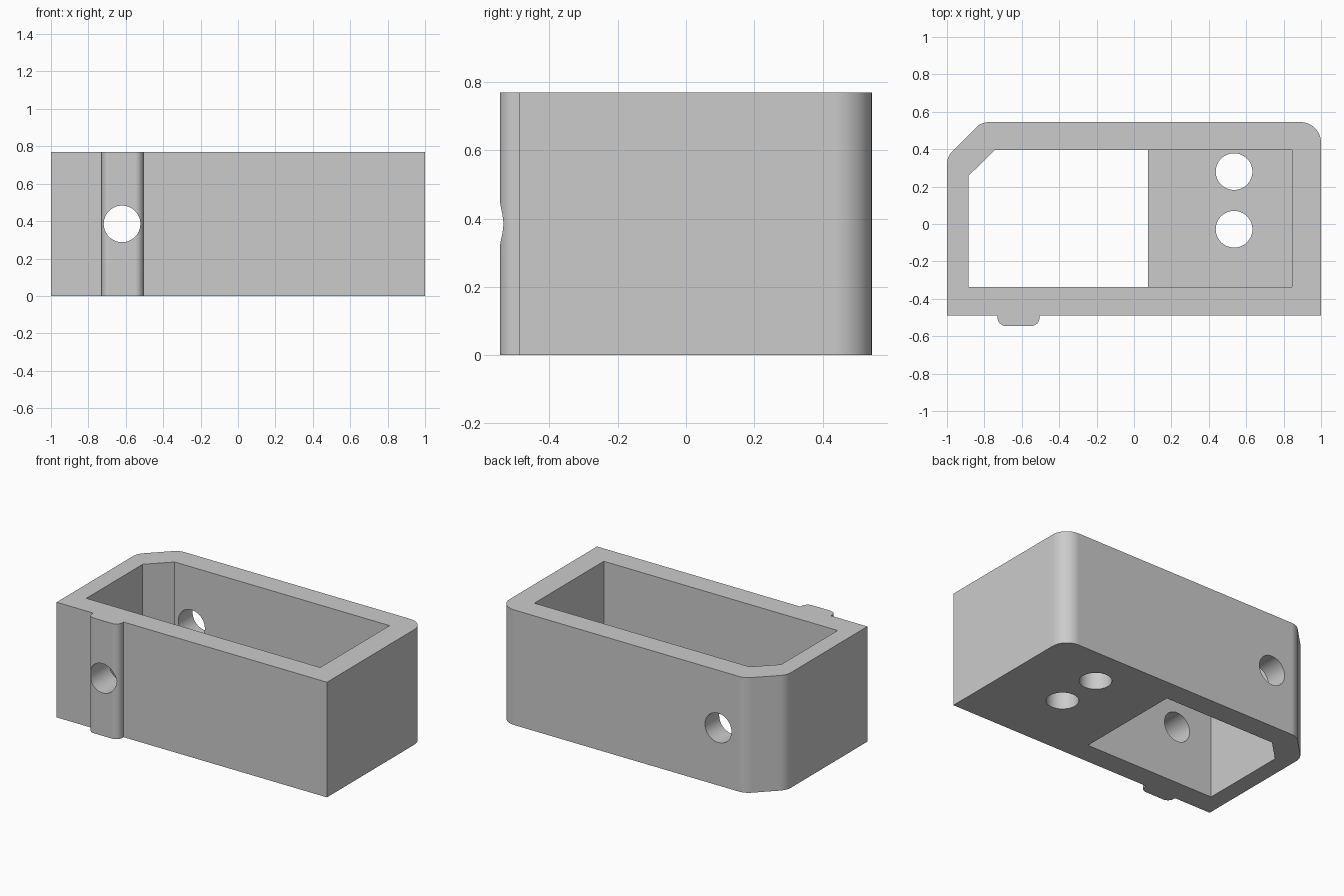
import bpy
import bmesh
from math import radians, sin, tan
from mathutils import Matrix, Vector

cube = bpy.data.objects.get("Cube")
if cube:
    bpy.data.objects.remove(cube, do_unlink=True)

HEIGHT = 0.77
FLOOR = 0.15
HOLE_R = 0.098
BOLT_X = -0.62

grey = bpy.data.materials.new("light_grey")
grey.use_nodes = True
grey.diffuse_color = (0.6, 0.6, 0.6, 1)
grey.node_tree.nodes["Principled BSDF"].inputs["Base Color"].default_value = (0.6, 0.6, 0.6, 1)


def rounded(corners, steps=10):
    """Turn (x, y, radius) corners into an outline with filleted corners."""
    outline = []
    for i, (x, y, r) in enumerate(corners):
        p = Vector((x, y))
        if r == 0:
            outline.append(p)
            continue
        a = (Vector(corners[i - 1][:2]) - p).normalized()
        b = (Vector(corners[(i + 1) % len(corners)][:2]) - p).normalized()
        half = a.angle(b) / 2
        centre = p + (a + b).normalized() * r / sin(half)
        # Unit directions from the fillet centre to both tangent points
        start = (p + a * r / tan(half) - centre).normalized()
        end = (p + b * r / tan(half) - centre).normalized()
        for k in range(steps + 1):
            t = k / steps
            sweep = start.angle(end)
            d = (start * sin((1 - t) * sweep) + end * sin(t * sweep)) / sin(sweep)
            outline.append(centre + d * r)
    return outline


def add_object(name, bm):
    bmesh.ops.recalc_face_normals(bm, faces=bm.faces)
    mesh = bpy.data.meshes.new(name)
    bm.to_mesh(mesh)
    bm.free()
    mesh.materials.append(grey)
    obj = bpy.data.objects.new(name, mesh)
    bpy.context.collection.objects.link(obj)
    return obj


def prism(name, outline, bottom, top):
    bm = bmesh.new()
    face = bm.faces.new([bm.verts.new((p[0], p[1], bottom)) for p in outline])
    side = bmesh.ops.extrude_face_region(bm, geom=[face])["geom"]
    verts = [v for v in side if isinstance(v, bmesh.types.BMVert)]
    bmesh.ops.translate(bm, verts=verts, vec=(0, 0, top - bottom))
    return add_object(name, bm)


def drill(name, centre, depth, along_y=False):
    matrix = Matrix.Translation(centre)
    if along_y:
        matrix = matrix @ Matrix.Rotation(radians(90), 4, "X")
    bm = bmesh.new()
    bmesh.ops.create_cone(bm, cap_ends=True, segments=48, radius1=HOLE_R,
                          radius2=HOLE_R, depth=depth, matrix=matrix)
    return add_object(name, bm)


def cut(target, cutter):
    cutter.hide_render = True
    mod = target.modifiers.new("cut", "BOOLEAN")
    mod.operation = "DIFFERENCE"
    mod.solver = "EXACT"
    mod.object = cutter
    with bpy.context.temp_override(object=target, active_object=target):
        bpy.ops.object.modifier_apply(modifier=mod.name)
    bpy.data.objects.remove(cutter, do_unlink=True)


# Outer shell with the front rib, one chamfered and one rounded back corner
housing = prism("housing", rounded([
    (-1, -0.488, 0), (-0.73, -0.488, 0), (-0.73, -0.545, 0.045),
    (-0.505, -0.545, 0.045), (-0.505, -0.488, 0), (1, -0.488, 0),
    (1, 0.545, 0.11), (-0.815, 0.545, 0.1), (-1, 0.36, 0.1)]), 0, HEIGHT)

# Cavity, open at the top and below, except over the partial floor
cavity = prism("cavity_cutter", [
    (-0.885, -0.338), (0.845, -0.338), (0.845, 0.395),
    (-0.745, 0.395), (-0.885, 0.257)], -0.2, HEIGHT + 0.2)
floor_block = prism("floor_block", [(0.075, -1), (2, -1), (2, 1), (0.075, 1)], -1, FLOOR)
cut(cavity, floor_block)
cut(housing, cavity)

# Bolt hole through the front rib and back wall
cut(housing, drill("bolt_cutter", (BOLT_X, 0, HEIGHT / 2), 2, along_y=True))

# Two holes through the floor
for y in (0.28, -0.028):
    cut(housing, drill("floor_hole_cutter", (0.535, y, FLOOR / 2), 0.4))

# Smooth the fillets and holes, keep flat walls flat
bpy.ops.object.select_all(action="DESELECT")
housing.select_set(True)
bpy.context.view_layer.objects.active = housing
bpy.ops.object.shade_smooth_by_angle(angle=radians(30))
weighted = housing.modifiers.new("flat_walls", "WEIGHTED_NORMAL")
weighted.keep_sharp = True
